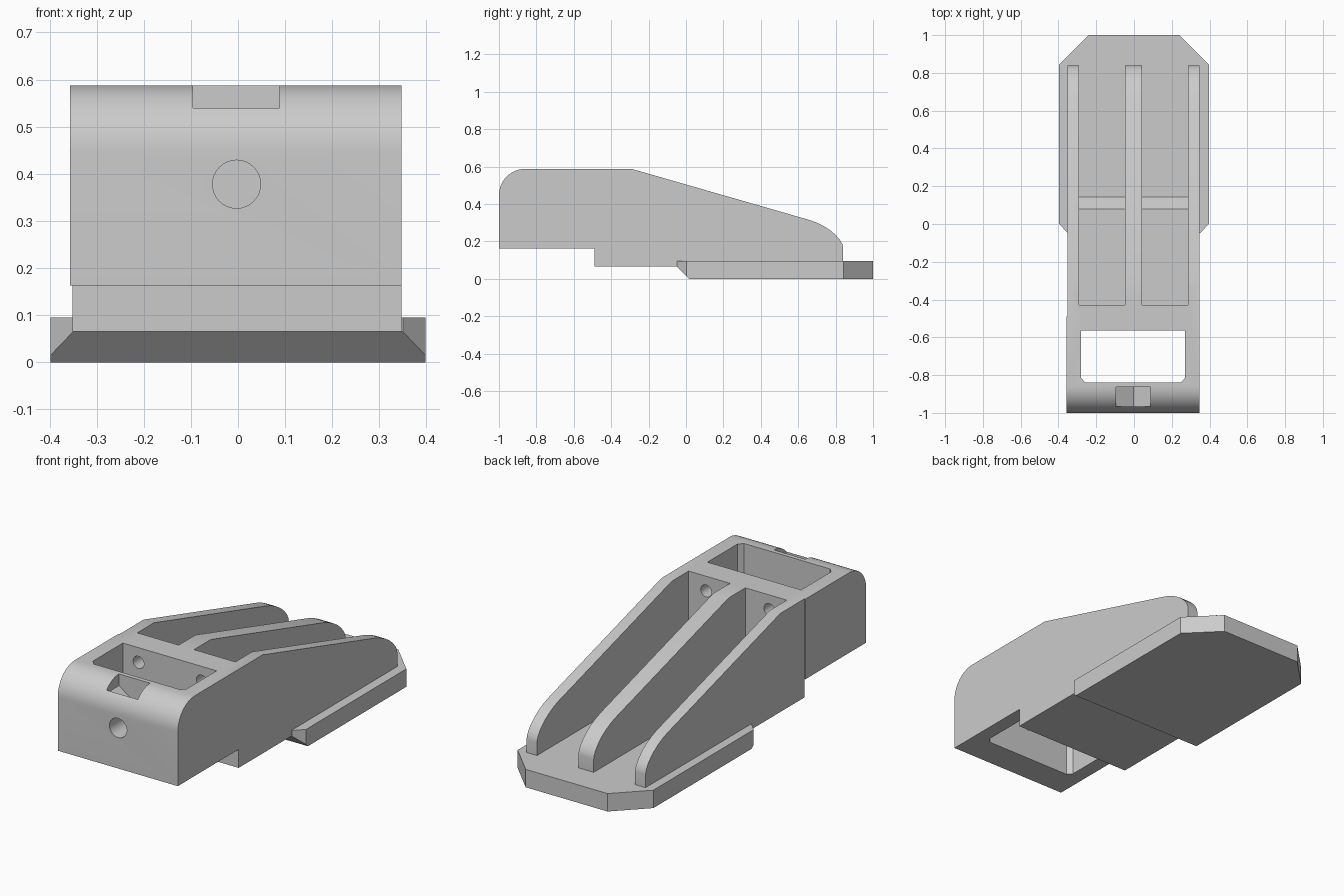
import bpy, bmesh, math
from mathutils import Vector

cube = bpy.data.objects.get("Cube")
if cube:
    bpy.data.objects.remove(cube, do_unlink=True)

grey = bpy.data.materials.new("light_grey")
grey.use_nodes = True
grey.diffuse_color = (0.6, 0.6, 0.6, 1)
grey.node_tree.nodes["Principled BSDF"].inputs["Base Color"].default_value = grey.diffuse_color


def prism(name, outline, lo, hi, axis):
    """Extrude a 2D outline along an axis: x takes (y, z), y takes (x, z), z takes (x, y)."""
    place = {"x": lambda a, b, d: (d, a, b),
             "y": lambda a, b, d: (a, d, b),
             "z": lambda a, b, d: (a, b, d)}[axis]
    bm = bmesh.new()
    base = bm.faces.new([bm.verts.new(place(a, b, lo)) for a, b in outline])
    ext = bmesh.ops.extrude_face_region(bm, geom=[base])
    verts = [g for g in ext["geom"] if isinstance(g, bmesh.types.BMVert)]
    bmesh.ops.translate(bm, verts=verts, vec=Vector(place(0, 0, hi - lo)))
    bmesh.ops.recalc_face_normals(bm, faces=bm.faces)
    mesh = bpy.data.meshes.new(name)
    bm.to_mesh(mesh)
    bm.free()
    mesh.materials.append(grey)
    obj = bpy.data.objects.new(name, mesh)
    bpy.context.collection.objects.link(obj)
    return obj


def circle(x, z, r, n=32):
    return [(x + r * math.cos(i * math.tau / n), z + r * math.sin(i * math.tau / n))
            for i in range(n)]


def carve(obj, cutters):
    """Subtract the cutters one by one, then remove them."""
    for c in cutters:
        c.hide_render = True
        mod = obj.modifiers.new(c.name, "BOOLEAN")
        mod.operation, mod.solver, mod.object = "DIFFERENCE", "EXACT", c
    deps = bpy.context.evaluated_depsgraph_get()
    mesh = bpy.data.meshes.new_from_object(obj.evaluated_get(deps))
    obj.modifiers.clear()
    obj.data = mesh
    for c in cutters:
        bpy.data.objects.remove(c, do_unlink=True)


# Body: side profile with rounded nose and sloping, rounded tail
R, TOP, STEP, LOW = 0.14, 0.588, 0.163, 0.065
nose = [(-1 + R - R * math.cos(t), TOP - R + R * math.sin(t))
        for t in [i * math.pi / 24 for i in range(13)]]
tail = [(-0.29, TOP), (0.66, 0.315), (0.70, 0.30), (0.74, 0.28), (0.775, 0.257),
        (0.80, 0.235), (0.822, 0.21), (0.836, 0.185), (0.84, 0.165), (0.84, LOW)]
body = prism("body", [(-1, STEP)] + nose + tail + [(-0.49, LOW), (-0.49, STEP)],
             -0.351, 0.347, "x")

# Pockets between the ribs, open at the back, with a stepped floor
pocket = [(-0.43, 0.7), (-0.43, 0.16), (0.08, 0.16), (0.147, 0.09), (1, 0.09), (1, 0.7)]
cutters = [prism("pocket_cutter", pocket, lo, hi, "x")
           for lo, hi in ((-0.29, -0.047), (0.043, 0.286))]

# Through opening behind the nose
opening = [(-0.28, -0.565), (-0.28, -0.815), (-0.258, -0.84),
           (0.248, -0.84), (0.27, -0.815), (0.27, -0.565)]
cutters.append(prism("opening_cutter", opening, -0.1, 0.8, "z"))

# Notch in the nose with a V floor
notch = [(-0.095, 0.7), (-0.095, 0.525), (-0.003, 0.465), (0.088, 0.525), (0.088, 0.7)]
cutters.append(prism("notch_cutter", notch, -0.965, -0.863, "y"))

# Round holes in the front wall and the wall behind the opening
cutters.append(prism("front_hole_cutter", circle(-0.003, 0.378, 0.051), -1.1, -0.7, "y"))
for x in (-0.188, 0.183):
    cutters.append(prism("wall_hole_cutter", circle(x, 0.51, 0.032), -0.7, -0.35, "y"))
carve(body, cutters)

# Slightly proud right cheek of the front section
front = [(-1, STEP)] + nose + [(-0.49, TOP), (-0.49, STEP)]
cheek = prism("right_cheek", front, -0.357, -0.345, "x")

# Base plate: chamfered outline, undercut front edge
half = [(0.24, 1), (0.398, 0.842), (0.398, 0.002), (0.35, -0.048)]
plate = prism("base_plate", half + [(-x, y) for x, y in reversed(half)], 0, 0.095, "z")
bm = bmesh.new()
bm.from_mesh(plate.data)
cut = bmesh.ops.bisect_plane(bm, geom=bm.verts[:] + bm.edges[:] + bm.faces[:],
                             plane_co=(0, 0.017, 0), plane_no=(0, -1, -1), clear_outer=True)
rim = [g for g in cut["geom_cut"] if isinstance(g, bmesh.types.BMEdge)]
bmesh.ops.edgenet_fill(bm, edges=rim)
bmesh.ops.recalc_face_normals(bm, faces=bm.faces)
bm.to_mesh(plate.data)
bm.free()

# Smooth the rounded surfaces, keep the edges sharp
bpy.ops.object.select_all(action="DESELECT")
for obj in (body, cheek):
    obj.select_set(True)
bpy.context.view_layer.objects.active = body
bpy.ops.object.shade_smooth_by_angle(angle=math.radians(25))
